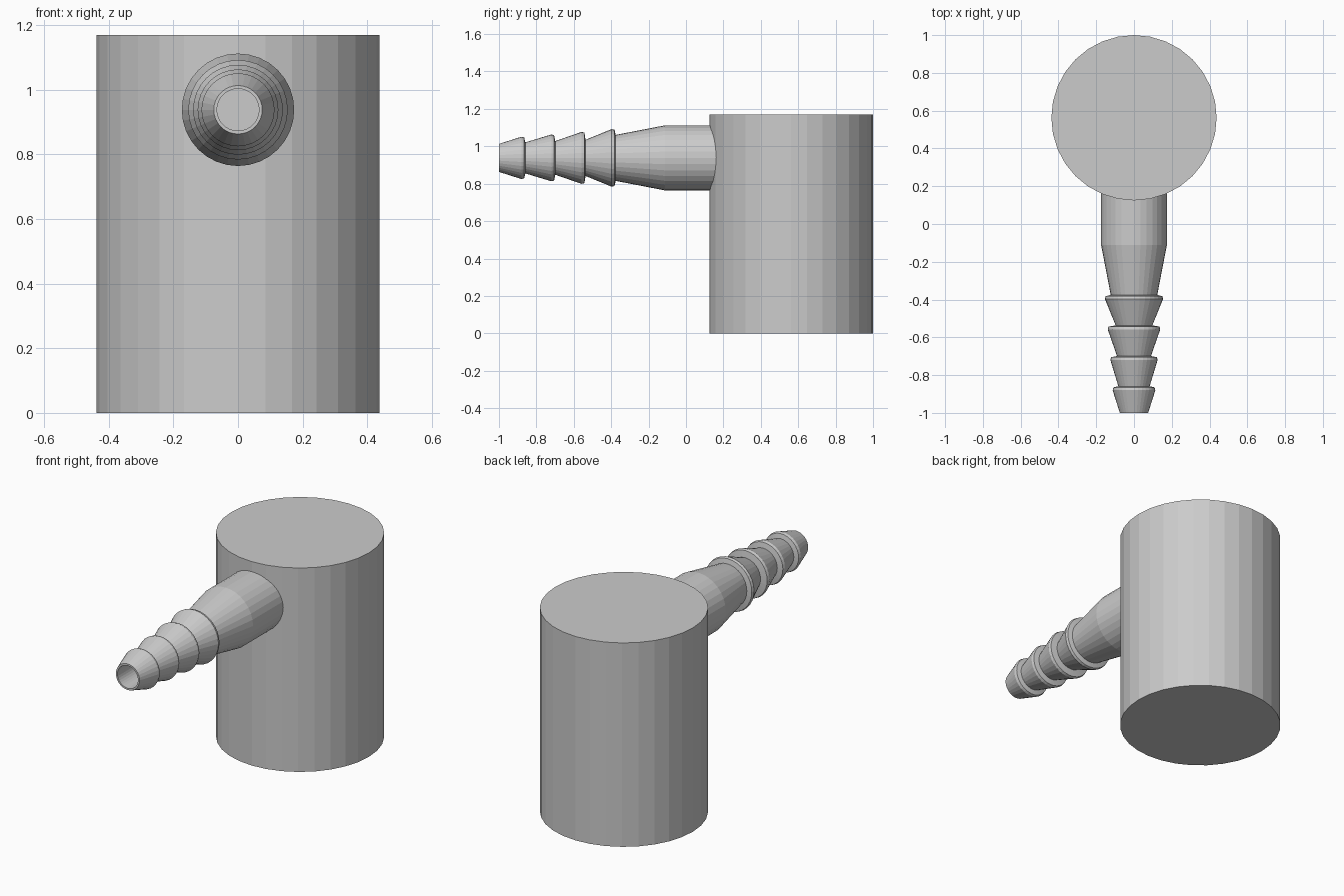
import bpy, bmesh
from math import sin, cos, pi

if "Cube" in bpy.data.objects:
    bpy.data.objects.remove(bpy.data.objects["Cube"])

SIDES = 32
BODY_R, BODY_H, BODY_Y = 0.4375, 1.17, 0.5625
SPOUT_Z = 0.938

# Main cylinder
bpy.ops.mesh.primitive_cylinder_add(vertices=SIDES, radius=BODY_R, depth=BODY_H,
                                    location=(0, BODY_Y, BODY_H / 2))
bpy.context.object.name = "body"


def lathe_y(name, profile, z):
    """Revolve (y, radius) points about a line along y, capping both ends."""
    bm = bmesh.new()
    rings = [[bm.verts.new((r * cos(2 * pi * i / SIDES), y, z + r * sin(2 * pi * i / SIDES)))
              for i in range(SIDES)] for y, r in profile]
    for a, b in zip(rings, rings[1:]):
        for i in range(SIDES):
            j = (i + 1) % SIDES
            bm.faces.new((a[i], a[j], b[j], b[i]))
    bm.faces.new(rings[0])
    bm.faces.new(rings[-1])
    bmesh.ops.recalc_face_normals(bm, faces=bm.faces)
    mesh = bpy.data.meshes.new(name)
    bm.to_mesh(mesh)
    bm.free()
    obj = bpy.data.objects.new(name, mesh)
    bpy.context.collection.objects.link(obj)


# Barbed hose spout: bore, then tip, four barbs, taper and root
profile = [(0.125, 0.065), (-1.0, 0.065), (-1.0, 0.075)]
barbs = [(-0.88, 0.113, 0.083), (-0.72, 0.125, 0.09),
         (-0.558, 0.139, 0.097), (-0.397, 0.154, 0.123)]
for y, crest, root in barbs:
    profile += [(y, crest), (y + 0.015, crest - 0.004), (y + 0.021, root)]
profile += [(-0.112, 0.174), (0.17, 0.174)]
lathe_y("barbed_spout", profile, SPOUT_Z)
